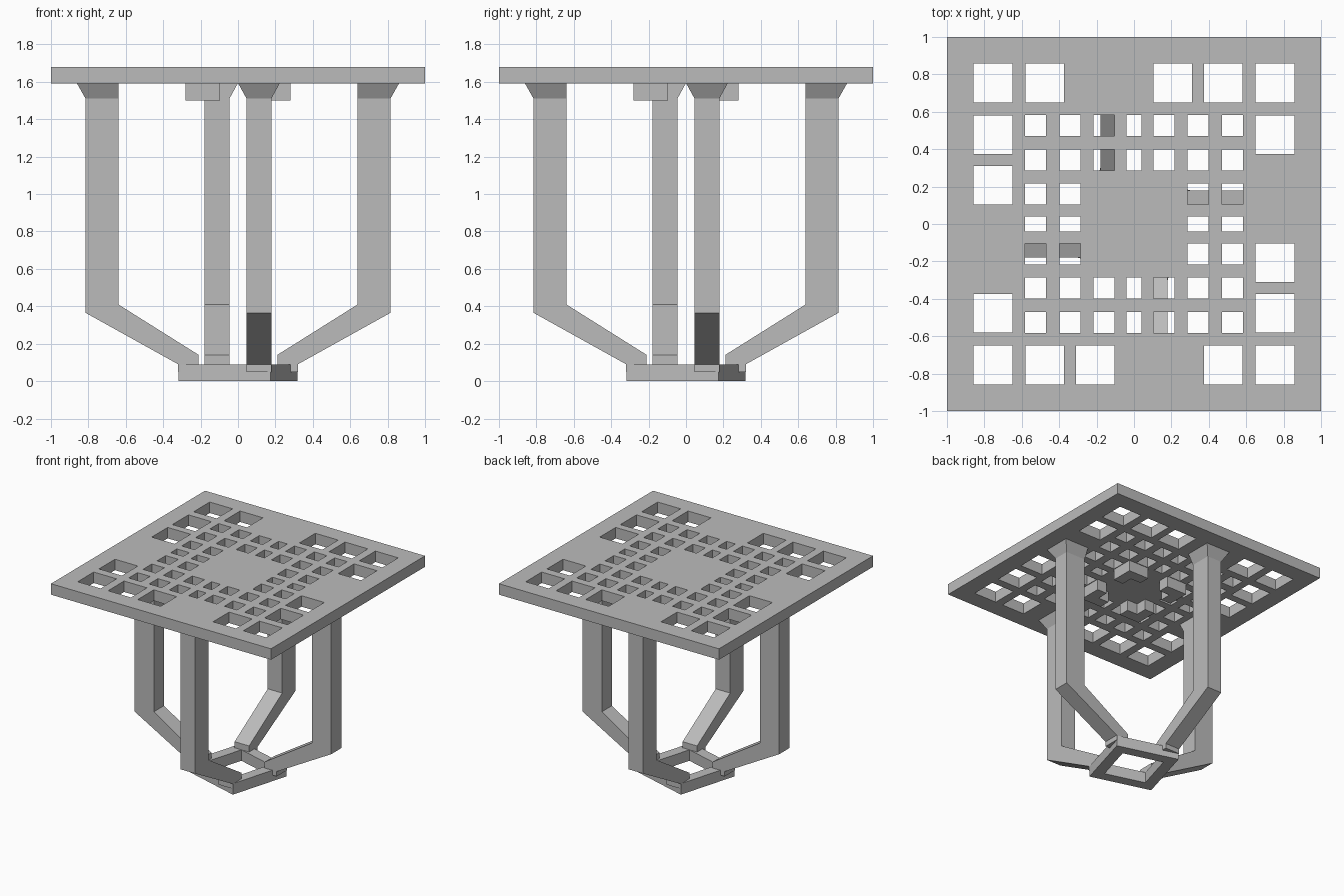
import bpy, bmesh, math
from mathutils import Matrix

if "Cube" in bpy.data.objects:
    bpy.data.objects.remove(bpy.data.objects["Cube"], do_unlink=True)

grey = bpy.data.materials.new("plain_grey")
grey.use_nodes = True
colour = (0.5, 0.5, 0.5, 1)
grey.diffuse_color = colour
grey.node_tree.nodes["Principled BSDF"].inputs["Base Color"].default_value = colour


def finish(bm, name):
    bmesh.ops.recalc_face_normals(bm, faces=bm.faces)
    mesh = bpy.data.meshes.new(name)
    bm.to_mesh(mesh)
    bm.free()
    mesh.materials.append(grey)
    obj = bpy.data.objects.new(name, mesh)
    bpy.context.collection.objects.link(obj)
    return obj


def add_box(bm, centre, size):
    bmesh.ops.create_cube(bm, size=1, matrix=Matrix.Translation(centre) @ Matrix.Diagonal((*size, 1)))


def prism(bm, outline, low, high):
    face = bm.faces.new([bm.verts.new((x, y, low)) for x, y in outline])
    new = bmesh.ops.extrude_face_region(bm, geom=[face])["geom"]
    bmesh.ops.translate(bm, vec=(0, 0, high - low),
                        verts=[v for v in new if isinstance(v, bmesh.types.BMVert)])


def loft(bm, rings):
    rows = [[bm.verts.new(p) for p in ring] for ring in rings]
    for a, b in zip(rows, rows[1:]):
        for i in range(len(a)):
            j = (i + 1) % len(a)
            bm.faces.new((a[i], a[j], b[j], b[i]))
    bm.faces.new(rows[0])
    bm.faces.new(rows[-1])


PLATE_LOW, PLATE_HIGH = 1.59, 1.68

# Perforated top plate
bm = bmesh.new()
add_box(bm, (0, 0, (PLATE_LOW + PLATE_HIGH) / 2), (2, 2, PLATE_HIGH - PLATE_LOW))
plate = finish(bm, "top_plate")

# Cutters: large holes skip the spot above each leg, small holes skip the middle
bm = bmesh.new()
for x in (0.753, 0.477, 0.207, -0.477):
    y = 0.753
    for k in range(4):
        add_box(bm, (x, y, 1.63), (0.208, 0.208, 0.4))
        x, y = -y, x
spots = [(-0.527, 0.114), (-0.342, 0.114), (-0.16, 0.112), (0, 0.08),
         (0.16, 0.112), (0.342, 0.114), (0.527, 0.114)]
for x, width in spots:
    for y, depth in spots:
        if max(abs(x), abs(y)) > 0.3:
            add_box(bm, (x, y, 1.63), (width, depth, 0.4))
cutter = finish(bm, "hole_cutter")
cutter.hide_render = True
cut = plate.modifiers.new("holes", "BOOLEAN")
cut.operation = "DIFFERENCE"
cut.solver = "EXACT"
cut.object = cutter
bpy.context.view_layer.objects.active = plate
bpy.ops.object.modifier_apply(modifier=cut.name)
bpy.data.objects.remove(cutter, do_unlink=True)

# Bent legs with flared tops: inner radius, inner z, outer radius, outer z, half width
sections = [(0.21, 0.05, 0.32, 0.05, 0.066), (0.21, 0.14, 0.32, 0.09, 0.066),
            (0.64, 0.41, 0.815, 0.365, 0.066), (0.64, 1.51, 0.815, 1.51, 0.066),
            (0.64, PLATE_LOW, 0.86, PLATE_LOW, 0.11)]
LEG_X = 0.112
for k, side in enumerate(("front", "left", "back", "right")):
    turn = Matrix.Rotation(k * math.pi / 2, 4, "Z")
    bm = bmesh.new()
    loft(bm, [[(LEG_X - w, -ri, zi), (LEG_X + w, -ri, zi),
               (LEG_X + w, -ro, zo), (LEG_X - w, -ro, zo)]
              for ri, zi, ro, zo, w in sections])
    bm.transform(turn)
    finish(bm, side + "_leg")

    # L-shaped corner bracket under the plate
    bm = bmesh.new()
    a, b, c = 0.28, 0.19, 0.095
    prism(bm, [(a, -a), (a, -c), (b, -c), (b, -b), (c, -b), (c, -a)], 1.5, PLATE_LOW)
    bm.transform(turn)
    finish(bm, side + "_corner_bracket")

# Turned square base ring
bm = bmesh.new()
corners = [(0.175, -0.317), (0.317, 0.175), (-0.175, 0.317), (-0.317, -0.175)]
outlines = [(1, 0), (1, 0.09), (0.66, 0.09), (0.66, 0)]
rows = [[bm.verts.new((x * s, y * s, z)) for x, y in corners] for s, z in outlines]
for a, b in zip(rows, rows[1:] + rows[:1]):
    for i in range(4):
        j = (i + 1) % 4
        bm.faces.new((a[i], a[j], b[j], b[i]))
finish(bm, "base_ring")
